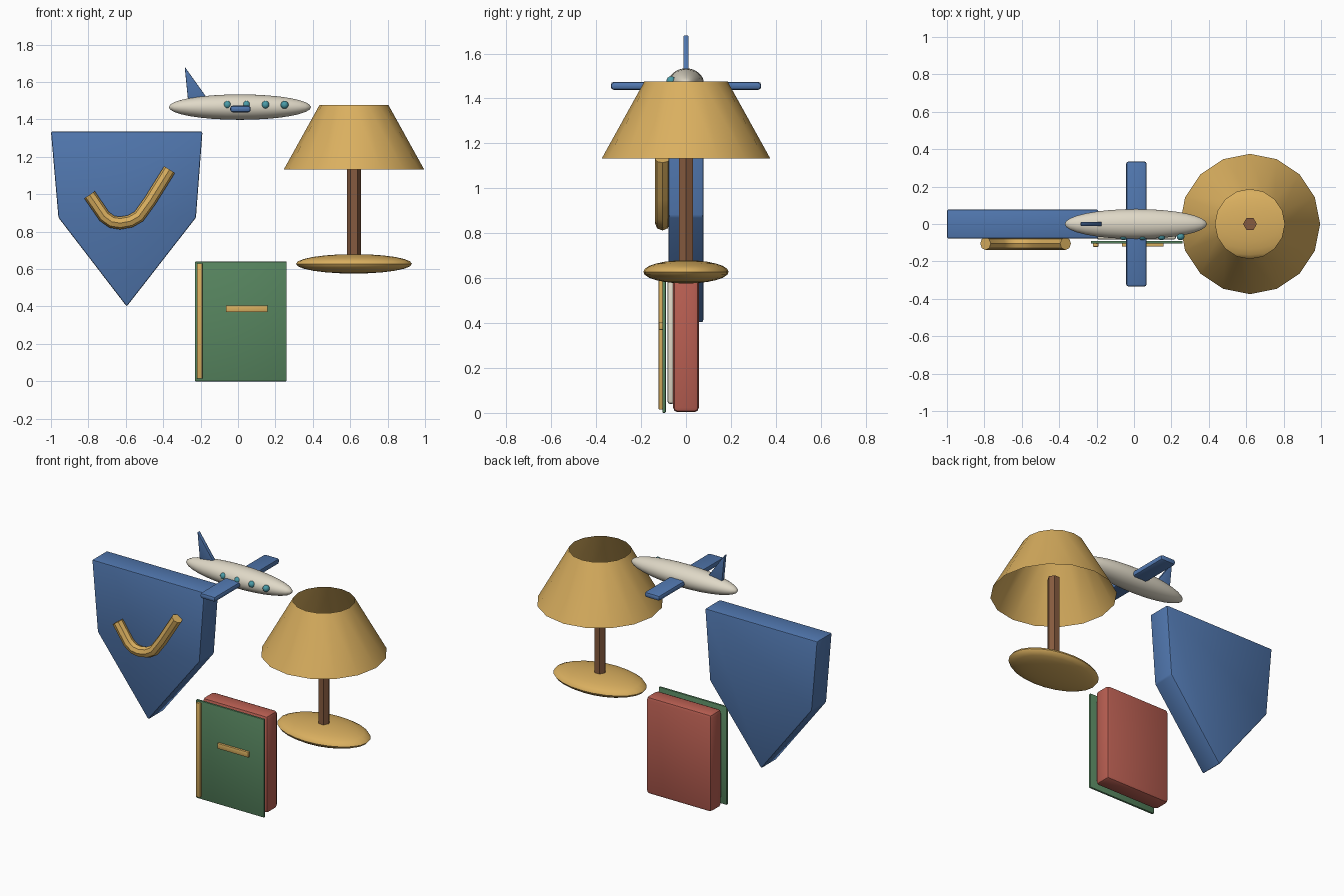
import bpy, bmesh, math
from mathutils import Vector

if "Cube" in bpy.data.objects:
    bpy.data.objects.remove(bpy.data.objects["Cube"])


def material(name, rgb):
    m = bpy.data.materials.new(name)
    m.diffuse_color = (*rgb, 1)
    m.use_nodes = True
    m.node_tree.nodes["Principled BSDF"].inputs["Base Color"].default_value = m.diffuse_color
    return m


BLUE = material("blue", (0.082, 0.186, 0.43))
GOLD = material("gold", (0.70, 0.43, 0.115))
GREEN = material("green", (0.095, 0.235, 0.115))
RED = material("red", (0.49, 0.115, 0.085))
CREAM = material("cream", (0.74, 0.69, 0.57))
BROWN = material("brown", (0.24, 0.105, 0.05))
TEAL = material("teal", (0.07, 0.33, 0.39))


def finish(obj, name, mat, bevel=0, segments=2):
    obj.name = name
    obj.data.materials.append(mat)
    bpy.context.view_layer.objects.active = obj
    obj.select_set(True)
    if bevel:
        b = obj.modifiers.new("rounded edges", 'BEVEL')
        b.width, b.segments = bevel, segments
        bpy.ops.object.modifier_apply(modifier=b.name)
    bpy.ops.object.shade_smooth_by_angle(angle=math.radians(35))
    obj.select_set(False)
    return obj


def box(name, mat, x, y, z, bevel=0):
    """Box from (min, max) ranges."""
    bpy.ops.mesh.primitive_cube_add(size=1, location=[sum(r) / 2 for r in (x, y, z)])
    o = bpy.context.object
    o.scale = [r[1] - r[0] for r in (x, y, z)]
    bpy.ops.object.transform_apply(location=False, rotation=False, scale=True)
    return finish(o, name, mat, bevel)


def ellipsoid(name, mat, loc, radii, seg=24, rings=12, along_x=False):
    bpy.ops.mesh.primitive_uv_sphere_add(segments=seg, ring_count=rings, radius=1)
    o = bpy.context.object
    if along_x:
        o.rotation_euler = (0, math.pi / 2, 0)
        bpy.ops.object.transform_apply(location=False, rotation=True, scale=False)
    o.location, o.scale = loc, radii
    bpy.ops.object.transform_apply(location=False, rotation=False, scale=True)
    return finish(o, name, mat)


def slab(name, mat, outline, y0, y1, bevel=0):
    """Extrude an x-z outline from y0 to y1."""
    bm = bmesh.new()
    face = bm.faces.new([bm.verts.new((x, y0, z)) for x, z in outline])
    ext = bmesh.ops.extrude_face_region(bm, geom=[face])
    verts = [v for v in ext["geom"] if isinstance(v, bmesh.types.BMVert)]
    bmesh.ops.translate(bm, verts=verts, vec=(0, y1 - y0, 0))
    bmesh.ops.recalc_face_normals(bm, faces=bm.faces)
    mesh = bpy.data.meshes.new(name)
    bm.to_mesh(mesh)
    bm.free()
    o = bpy.data.objects.new(name, mesh)
    bpy.context.collection.objects.link(o)
    return finish(o, name, mat, bevel)


# Pocket-shaped panel
slab("pocket_panel", BLUE,
     [(-1, 1.335), (-0.19, 1.335), (-0.225, 0.875), (-0.595, 0.40), (-0.96, 0.875)],
     -0.077, 0.077, 0.008)

# Bent tube on the panel
path = [(-0.794, 0.997), (-0.715, 0.882), (-0.675, 0.853), (-0.63, 0.846),
        (-0.575, 0.856), (-0.53, 0.882), (-0.47, 0.965), (-0.366, 1.132)]
curve = bpy.data.curves.new("bent_tube", 'CURVE')
curve.dimensions = '3D'
curve.bevel_depth, curve.bevel_resolution = 0.034, 2
curve.use_fill_caps = True
spline = curve.splines.new('POLY')
spline.points.add(len(path) - 1)
for p, (x, z) in zip(spline.points, path):
    p.co = (x, -0.105, z, 1)
tube = bpy.data.objects.new("bent_tube", curve)
bpy.context.collection.objects.link(tube)
bpy.context.view_layer.objects.active = tube
tube.select_set(True)
bpy.ops.object.convert(target='MESH')
finish(bpy.context.object, "bent_tube", GOLD)

# Book
box("book_block", RED, (-0.22, 0.25), (-0.057, 0.057), (0.003, 0.637), 0.02)
box("book_pages", CREAM, (-0.20, 0.225), (-0.083, -0.05), (0.04, 0.60), 0.012)
box("book_cover", GREEN, (-0.23, 0.26), (-0.105, -0.09), (0, 0.64), 0.004)
box("spine_strip", GOLD, (-0.22, -0.19), (-0.122, -0.103), (0.015, 0.63), 0.004)
box("title_plate", GOLD, (-0.065, 0.158), (-0.12, -0.103), (0.37, 0.405), 0.003)

# Aeroplane
ellipsoid("fuselage", CREAM, (0.01, 0, 1.466), (0.38, 0.08, 0.068), 32, 16, True)
box("wing", BLUE, (-0.042, 0.068), (-0.335, 0.335), (1.438, 1.474), 0.014)
slab("tail_fin", BLUE, [(-0.285, 1.682), (-0.155, 1.50), (-0.265, 1.48)],
     -0.012, 0.012, 0.003)
for i in range(4):
    ellipsoid(f"window_{i + 1}", TEAL, (-0.057 + i * 0.102, -0.066, 1.478),
              (0.021, 0.021, 0.021), 12, 8)

# Table lamp
LX = 0.62
ellipsoid("lamp_base", GOLD, (LX, 0, 0.628), (0.31, 0.19, 0.052), 24, 12)
bpy.ops.mesh.primitive_cylinder_add(vertices=6, radius=0.037, depth=0.62,
                                    location=(LX, 0, 0.94),
                                    rotation=(0, 0, math.pi / 6))
finish(bpy.context.object, "lamp_stem", BROWN)
bpy.ops.mesh.primitive_cone_add(vertices=16, radius1=0.375, radius2=0.185, depth=0.343,
                                end_fill_type='NOTHING', location=(LX, 0, 1.3045))
finish(bpy.context.object, "lamp_shade", GOLD)
